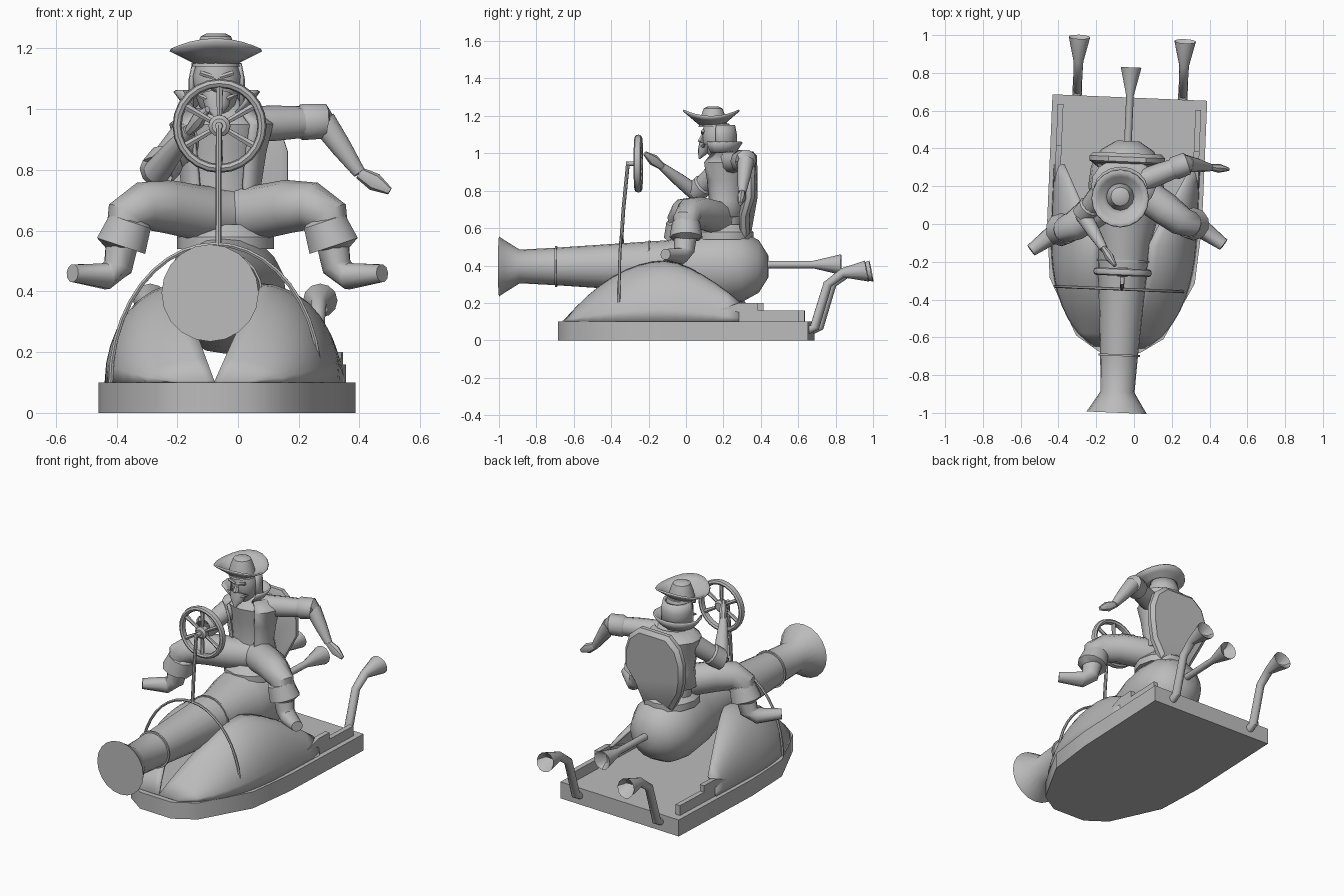
import bpy, bmesh
from math import sin, cos, pi, tau, radians, sqrt
from mathutils import Vector, Matrix

cube = bpy.data.objects.get("Cube")
if cube:
    bpy.data.objects.remove(cube)

colour = (.5, .5, .5, 1)
grey = bpy.data.materials.new("plain_grey")
grey.use_nodes = True
grey.diffuse_color = colour
grey.node_tree.nodes["Principled BSDF"].inputs["Base Color"].default_value = colour

# The vehicle is turned slightly about its own centre
WORLD = Matrix()
VEHICLE = Matrix.Translation((-.05, 0, 0)) @ Matrix.Rotation(radians(-2.4), 4, 'Z')
ACROSS, ALONG, UP = Vector((1, 0, 0)), Vector((0, 1, 0)), Vector((0, 0, 1))


def skin(name, rows, closed=True, caps=True, thickness=0, frame=WORLD):
    """Join rows of points into one surface."""
    bm = bmesh.new()
    rings = [[bm.verts.new(frame @ Vector(point)) for point in row] for row in rows]
    for lower, upper in zip(rings, rings[1:]):
        quads = list(zip(lower, lower[1:], upper[1:], upper))
        if closed:
            quads.append((lower[-1], lower[0], upper[0], upper[-1]))
        for quad in quads:
            bm.faces.new(quad)
    if caps and closed:
        bm.faces.new(rings[0])
        bm.faces.new(rings[-1])
    bmesh.ops.remove_doubles(bm, verts=bm.verts, dist=.0001)
    bmesh.ops.recalc_face_normals(bm, faces=bm.faces)
    mesh = bpy.data.meshes.new(name)
    bm.to_mesh(mesh)
    bm.free()
    mesh.materials.append(grey)
    mesh.shade_smooth()
    mesh.set_sharp_from_angle(angle=radians(40))
    part = bpy.data.objects.new(name, mesh)
    bpy.context.collection.objects.link(part)
    if thickness:
        modifier = part.modifiers.new("thickness", 'SOLIDIFY')
        modifier.thickness = thickness
        modifier.offset = 0


def sweep(name, path, radii, sides=12, ref=ALONG, flat=1, gap=0, **options):
    """Loft oval sections along a path; gap in degrees opens them on one side."""
    path = [Vector(point) for point in path]
    if not isinstance(radii, list):
        radii = [radii] * len(path)
    start, turn = radians(gap / 2 - 90), tau - radians(gap)
    steps = sides + 1 if gap else sides
    rows = []
    for i, (point, radius) in enumerate(zip(path, radii)):
        tangent = path[min(i + 1, len(path) - 1)] - path[max(i - 1, 0)]
        side = tangent.cross(ref).normalized()
        rise = side.cross(tangent).normalized() * flat
        angles = [start + turn * k / sides for k in range(steps)]
        rows.append([point + (side * cos(a) + rise * sin(a)) * radius for a in angles])
    skin(name, rows, closed=not gap, **options)


def stack(name, centre, rings, grow=1, **options):
    """Pile up horizontal sections given as height and radius."""
    x, y = centre
    sweep(name, [(x, y, z) for z, r in rings], [r * grow for z, r in rings], **options)


def lathe(name, rings, height, **options):
    """Turn sections given as distance along y and radius."""
    sweep(name, [(0, y, height) for y, r in rings], [r for y, r in rings], ref=UP, frame=VEHICLE, **options)


def mirrored(half):
    return half + [(-x, other) for x, other in reversed(half)]


# Hull slab, pointed at the bow
def hull_width(y):
    return .41 * sqrt(1 - (max(0, -y) / .7) ** 2.5)


outline = mirrored([(hull_width(y), y) for y in (.67, 0, -.3, -.6, -.68)])
skin("hull_base", [[(x, y, z) for x, y in outline] for z in (0, .1)], frame=VEHICLE)


# Hull sides curve in towards the barrel and fall away at the stern
def hull_rib(y, side):
    stern = y > -.1
    t = abs(y + .1) / (.4 if stern else .55)
    outer = hull_width(y) - .03
    inner = .13 + .2 * t if stern else .13 * (1 - t * t)
    rise = .32 - .22 * t ** 1.5 if stern else .32 * (1 - t * t)
    angles = [k * pi / 16 for k in range(9)]
    return [(side * (inner + (outer - inner) * cos(a)), y, .1 + rise * sin(a)) for a in angles]


steps = [(0, .1), (.3, .2), (.4, .2), (.4, .16), (.62, .16), (.62, .1)]
horn = [(.65, .05), (.7, .07), (.77, .3), (.85, .36), (.98, .37), (.9, .37)]
for side, label in ((1, "left"), (-1, "right")):
    skin(label + "_hull_side", [hull_rib(-.65 + .95 * k / 14, side) for k in range(15)],
         closed=False, thickness=.014, frame=VEHICLE)
    skin(label + "_stepped_rail", [[(side * x, y, z) for y, z in steps] for x in (.35, .38)], frame=VEHICLE)
    sweep(label + "_exhaust", [(side * .28, y, z) for y, z in horn],
          [.025, .025, .024, .026, .057, .02], ref=ACROSS, frame=VEHICLE)

# Centre exhaust and cannon with its bands
lathe("centre_exhaust", [(.4, .02), (.68, .02), (.83, .055), (.77, .02)], height=.405)
lathe("cannon", [(-.9, .04), (-1, .15), (-1, .16), (-.97, .14), (-.89, .09), (-.7, .1), (-.1, .14),
                 (.05, .18), (.2, .2), (.3, .19), (.39, .14), (.44, .06)], height=.395, sides=20)
for y, radius in ((-.7, .11), (-.2, .14)):
    lathe("cannon_band", [(y, radius), (y + .01, radius)], height=.395, sides=20)

# Hoop, steering column and wheel
arch = [k * pi / 20 for k in range(21)]
sweep("hoop", [(.345 * cos(a) - .01, -.345, .1 + .455 * sin(a)) for a in arch], .008, sides=6, frame=VEHICLE)
sweep("steering_column", [(0, -.345, .55), (0, -.335, .7), (0, -.31, .955)], .01, sides=8, frame=VEHICLE)
lathe("wheel_axle", [(-.32, .012), (-.23, .012)], height=.945)
lathe("wheel_hub", [(-.28, .024), (-.27, .036), (-.24, .036), (-.23, .024)], height=.945)
hub = Vector((0, -.255, .945))


def around_hub(angle):
    return ACROSS * sin(angle) + UP * cos(angle)


section = [(.015 * cos(k * tau / 8), .02 * sin(k * tau / 8)) for k in range(8)]
skin("wheel_rim", [[hub + around_hub(k * tau / 24) * (.14 + out) + ALONG * along for out, along in section]
                   for k in range(25)], caps=False, frame=VEHICLE)
for k in range(6):
    spoke = around_hub(k * tau / 6)
    sweep("wheel_spoke", [hub + spoke * .02, hub + spoke * .135], [.009, .013], sides=6, frame=VEHICLE)

# Seat pad and padded seat back
panel = mirrored([(.1, .55), (.16, .66), (.2, .76), (.2, .86), (.17, .95), (.1, 1.01)])
skin("seat_back", [[(x * grow, y + .03 * (z > .7), .78 + (z - .78) * grow) for x, z in panel]
                   for y, grow in ((.29, .9), (.3, 1), (.325, 1), (.345, .9))], frame=VEHICLE)
stack("seat_pad", (0, .2), [(.54, .16), (.58, .16), (.62, .12)], frame=VEHICLE)

# Rider's torso, open coat and belt
waist = (-.055, .21)
body = [(.57, .12), (.66, .125), (.75, .11), (.86, .125), (.95, .145), (1, .09), (1.04, .05)]
stack("torso", waist, body, flat=.75)
stack("open_coat", waist, body[1:-1], grow=1.15, flat=.8, gap=70, thickness=.012)
stack("belt", waist, [(.67, .13), (.71, .125)], flat=.85)

# Head with hair, beard and flared collar
neck = (-.07, .18)
stack("head", (-.07, .165), [(.98, .035), (1.01, .058), (1.06, .075), (1.11, .08), (1.16, .065)])
stack("hair", neck, [(1, .085), (1.1, .085), (1.15, .075)], gap=150, thickness=.015)
stack("flared_collar", neck, [(.98, .07), (1.02, .11), (1.06, .14)], flat=.85, gap=110, thickness=.01)
face = Vector((-.07, .09, 1.05))
sweep("nose", [face + UP * .05, face + UP * .015 - ALONG * .012, face], [.008, .018, .008], sides=6, ref=ACROSS)
sweep("beard", [face + ALONG * .015, face - UP * .04, face - UP * .08 - ALONG * .02], [.05, .04, .006],
      flat=.7, ref=UP + ALONG)
for side in (ACROSS, -ACROSS):
    sweep("moustache", [face, face + side * .035 - UP * .015, face + side * .07 + ALONG * .01],
          [.012, .012, .003], sides=6)
    sweep("brow", [face + side * .01 + UP * .055, face + side * .055 + UP * .07], .009, sides=6)

# Hat with upturned brim
brim = []
for lift in (0, .4, .7, 1):
    reach = .05 + .1 * lift
    brim.append([(reach * cos(a) - .073, reach * sin(a) + .135, 1.145 + lift * (.05 + .035 * sin(a) ** 2))
                 for a in (k * tau / 20 for k in range(20))])
skin("hat_brim", brim, caps=False, thickness=.01)
stack("hat_crown", (-.073, .145), [(1.14, .078), (1.2, .065), (1.24, .05), (1.25, .03)])


# Arms: sleeve, turned cuff, forearm and hand between named joints
def arm(label, shoulder, elbow, wrist, fingers, ref):
    shoulder, elbow, wrist, fingers = map(Vector, (shoulder, elbow, wrist, fingers))
    cuff = shoulder.lerp(elbow, .75)
    palm = wrist.lerp(fingers, .5)
    sweep(label + "_sleeve", [shoulder, shoulder.lerp(elbow, .4), cuff], [.06, .058, .052], ref=ref)
    sweep(label + "_cuff", [cuff.lerp(shoulder, .1), cuff, elbow, elbow.lerp(wrist, .05)],
          [.045, .062, .06, .04], sides=10, ref=ref)
    sweep(label + "_forearm", [elbow, elbow.lerp(wrist, .5), wrist], [.045, .036, .022], sides=10, ref=ref)
    sweep(label + "_hand", [wrist, palm, fingers], [.02, .03, .012], sides=8, flat=.8, ref=ref)


arm("left", (.02, .22, .95), (.28, .32, .96), (.4, .3, .79), (.5, .29, .73), ALONG)
arm("right", (-.13, .22, .95), (-.27, .05, .79), (-.16, -.13, .93), (-.1, -.22, 1), ACROSS)


# Legs astride the cannon with turned-down boots pointing outwards
def leg(part, path, radii, **options):
    for side, label, y_shift in ((1, "left", .03), (-1, "right", 0)):
        points = [(side * x - .035, y + y_shift, z) for x, y, z in path]
        sweep(label + part, points, radii, **options)


leg("_thigh", [(0, .17, .655), (.1, .12, .66), (.2, .05, .68), (.28, -.01, .68), (.33, -.03, .65), (.34, -.03, .58)],
    [.085, .09, .088, .08, .07, .06])
leg("_boot_cuff", [(.32, -.03, .64), (.32, -.03, .63), (.35, -.03, .55), (.35, -.03, .54)],
    [.05, .075, .088, .05], sides=10)
leg("_boot", [(.34, -.03, .6), (.36, -.04, .48), (.4, -.06, .45), (.51, -.14, .46)],
    [.06, .05, .045, .03], sides=10, flat=1.1)
